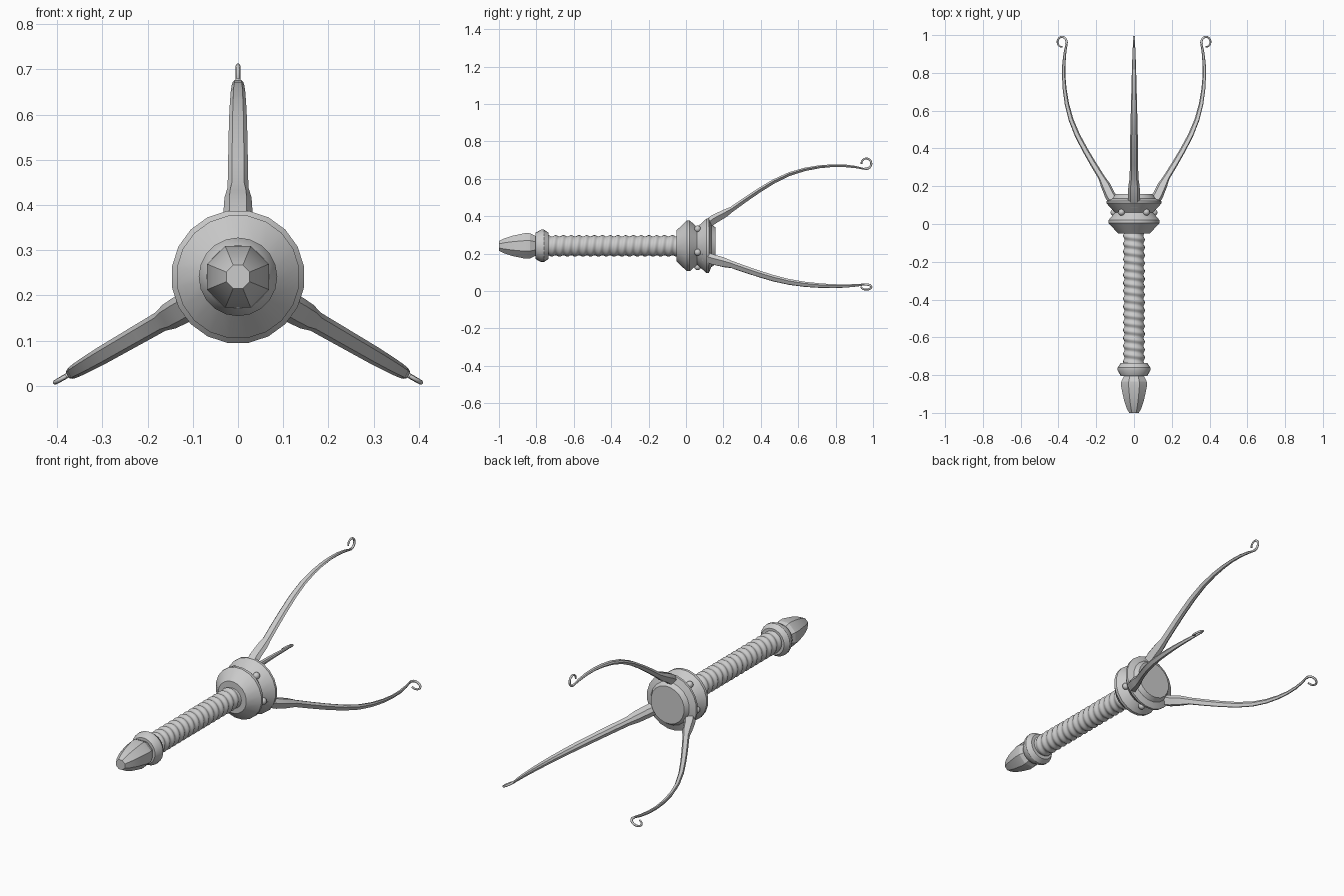
import bpy, bmesh, math
from mathutils import Vector

if "Cube" in bpy.data.objects:
    bpy.data.objects.remove(bpy.data.objects["Cube"])

CZ = 0.241  # height of the long axis
steel = bpy.data.materials.new("grey steel")
steel.diffuse_color = (0.6, 0.6, 0.6, 1)
steel.use_nodes = True
steel.node_tree.nodes["Principled BSDF"].inputs["Base Color"].default_value = steel.diffuse_color


def loft(name, rings, smooth=30):
    """Skin a list of equal-sized point rings and cap both ends."""
    bm = bmesh.new()
    vs = [[bm.verts.new(p) for p in ring] for ring in rings]
    n = len(vs[0])
    for a, b in zip(vs, vs[1:]):
        for i in range(n):
            j = (i + 1) % n
            bm.faces.new((a[i], a[j], b[j], b[i]))
    bm.faces.new(vs[0])
    bm.faces.new(vs[-1])
    bmesh.ops.recalc_face_normals(bm, faces=bm.faces)
    me = bpy.data.meshes.new(name)
    bm.to_mesh(me)
    bm.free()
    me.materials.append(steel)
    if smooth:
        me.shade_smooth()
        me.set_sharp_from_angle(angle=math.radians(smooth))
    ob = bpy.data.objects.new(name, me)
    bpy.context.collection.objects.link(ob)
    return ob


def polar(r, deg, y):
    a = math.radians(deg)
    return Vector((r * math.cos(a), y, CZ + r * math.sin(a)))


def lathe(name, profile, n, turn=0, smooth=30):
    return loft(name, [[polar(r, turn + 360 * i / n, y) for i in range(n)]
                       for y, r in profile], smooth)


# pommel: eight flat sides
lathe("pommel", [(-1, .028), (-.975, .042), (-.93, .058), (-.86, .074),
                 (-.835, .073), (-.79, .05)], 8, 22.5, 15)
# ring between pommel and grip
lathe("pommel_ring", [(-.805, .05), (-.805, .07), (-.775, .087), (-.76, .087),
                      (-.735, .07), (-.735, .05)], 20)
# collar with a waist between two flanges
lathe("collar", [(-.05, .05), (-.05, .085), (.005, .137), (.02, .137), (.06, .102),
                 (.11, .148), (.122, .148), (.135, .115), (.158, .1)], 20, 9)

# grip with a spiral ridge
rings = []
for k in range(137):
    y = -.75 + k * .0052
    ring = []
    for i in range(20):
        deg = 18 * i
        wave = math.cos(math.radians(deg) - 2 * math.pi * y / .0416)
        ring.append(polar(.054 + .004 * wave, deg, y))
    rings.append(ring)
loft("grip", rings, 60)

# five studs around the waist
for k in range(5):
    bpy.ops.mesh.primitive_uv_sphere_add(segments=12, ring_count=8, radius=.018,
                                         location=polar(.112, 54 + 72 * k, .062))
    ob = bpy.context.object
    ob.name = "stud_%d" % (k + 1)
    ob.data.materials.append(steel)
    ob.data.shade_smooth()

# prong path: y, radius from axis, half width, half thickness
PRONG = [(.10, .105, .032, .024), (.15, .143, .032, .024), (.205, .172, .030, .021),
         (.245, .196, .023, .014), (.32, .249, .022, .013), (.39, .296, .021, .012),
         (.47, .345, .020, .011), (.553, .384, .018, .010), (.635, .409, .016, .009),
         (.714, .423, .014, .008), (.785, .429, .012, .007), (.85, .428, .010, .007),
         (.91, .421, .008, .006), (.965, .409, .005, .004)]
# cross-section: flat outer face, bevelled sides, inner ridge
SECTION = [(-.6, 1), (.6, 1), (1, .2), (.35, -1), (-.35, -1), (-1, .2)]

for k, deg in enumerate((90, 210, 330)):
    out = polar(1, deg, 0) - Vector((0, 0, CZ))
    side = out.cross(Vector((0, 1, 0)))

    def sweep(path, section):
        """Carry the section along a path lying in the prong's plane."""
        rings = []
        for i, (y, r, w, t) in enumerate(path):
            p, q = path[max(i - 1, 0)], path[min(i + 1, len(path) - 1)]
            dy, dr = q[0] - p[0], q[1] - p[1]
            length = math.hypot(dy, dr)
            nrm = out * (dy / length) - Vector((0, dr / length, 0))
            rings.append([polar(r, deg, y) + side * (w * s) + nrm * (t * u)
                          for s, u in section])
        return rings

    loft("prong_%d" % (k + 1), sweep(PRONG, SECTION), 30)

    # curled tip
    curl = []
    for i in range(25):
        a = math.radians(-110 + 295 * i / 24)
        rad = .029 - .004 * i / 24
        w = .0065 - .002 * i / 24
        curl.append((.963 + rad * math.cos(a), .441 + rad * math.sin(a), w, w))
    circle = [(math.cos(math.pi * i / 4), math.sin(math.pi * i / 4)) for i in range(8)]
    loft("curl_%d" % (k + 1), sweep(curl, circle), 50)
